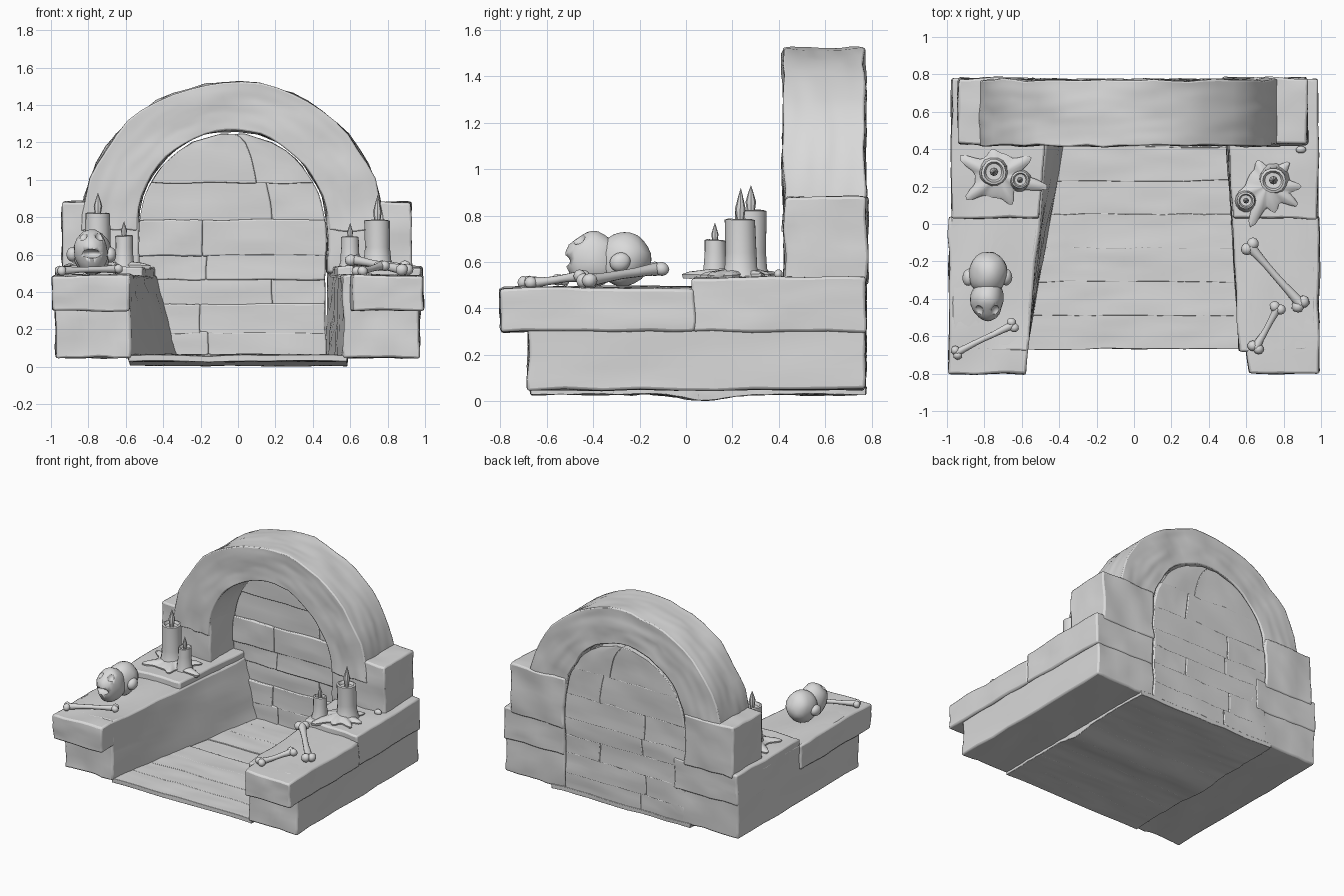
import bpy, bmesh, math, random
from mathutils import Vector, noise

random.seed(4)
if "Cube" in bpy.data.objects:
    bpy.data.objects.remove(bpy.data.objects["Cube"])

stone = bpy.data.materials.new("pale grey stone")
stone.use_nodes = True
GREY = (0.7, 0.7, 0.7, 1)
stone.diffuse_color = GREY
stone.node_tree.nodes["Principled BSDF"].inputs["Base Color"].default_value = GREY


def finish(name, bm, wobble=0.0, bevel=0.0):
    """Roughen the surface, make the object and shade it."""
    bmesh.ops.recalc_face_normals(bm, faces=bm.faces)
    for v in bm.verts:
        v.co += wobble * noise.noise_vector(v.co * 6)
        v.co += wobble * 0.4 * noise.noise_vector(v.co * 17)
    mesh = bpy.data.meshes.new(name)
    bm.to_mesh(mesh)
    bm.free()
    mesh.materials.append(stone)
    ob = bpy.data.objects.new(name, mesh)
    bpy.context.collection.objects.link(ob)
    if bevel:
        mod = ob.modifiers.new("worn edges", "BEVEL")
        mod.width, mod.segments = bevel, 2
        mod.limit_method, mod.angle_limit = "ANGLE", math.radians(50)
    bpy.ops.object.select_all(action="DESELECT")
    ob.select_set(True)
    bpy.context.view_layer.objects.active = ob
    bpy.ops.object.shade_smooth_by_angle(angle=math.radians(40))
    return ob


def warped(name, warp, cuts=8, wobble=0.012, bevel=0.012):
    """Subdivided unit cube sent through warp(u, v, w)."""
    bm = bmesh.new()
    bmesh.ops.create_cube(bm, size=1)
    bmesh.ops.subdivide_edges(bm, edges=bm.edges, cuts=cuts, use_grid_fill=True)
    for v in bm.verts:
        v.co = warp(*(v.co + Vector((0.5, 0.5, 0.5))))
    return finish(name, bm, wobble, bevel)


def mix(a, b, t):
    return a + (b - a) * t


def box(name, x, y, z, **kw):
    return warped(name, lambda u, v, w: Vector((mix(*x, u), mix(*y, v), mix(*z, w))), **kw)


def lathe(name, x, y, profile, segs=14, wobble=0.006):
    bm = bmesh.new()
    rings = [[bm.verts.new((x + r * math.cos(k * math.tau / segs),
                            y + r * math.sin(k * math.tau / segs), z))
              for k in range(segs)] for r, z in profile]
    for a, b in zip(rings, rings[1:]):
        for k in range(segs):
            n = (k + 1) % segs
            bm.faces.new((a[k], a[n], b[n], b[k]))
    bmesh.ops.remove_doubles(bm, verts=bm.verts, dist=0.0005)
    return finish(name, bm, wobble)


def blob(name, loc, radii, wobble=0.006):
    bm = bmesh.new()
    bmesh.ops.create_icosphere(bm, subdivisions=3, radius=1)
    for v in bm.verts:
        v.co = Vector(loc) + v.co * Vector(radii)
    return finish(name, bm, wobble)


# Side walls: battered inner faces that close in toward the back
def side_wall(name, outer, front, back_low, back_top):
    def warp(u, v, w):
        inner = mix(front, mix(back_low, back_top, w), v)
        return Vector((mix(outer, inner, u), mix(-0.68, 0.77, v), mix(0.05, 0.49, w)))
    warped(name, warp)


side_wall("right_wall", -0.975, -0.57, -0.31, -0.43)
side_wall("left_wall", 0.97, 0.565, 0.47, 0.48)

# Capstones overhanging the walls, the rear ones a little higher
def capstone(name, outer, front, back, y, top):
    def warp(u, v, w):
        return Vector((mix(outer, mix(front, back, v), u), mix(*y, v), mix(0.3, top, w)))
    warped(name, warp, wobble=0.01)


capstone("right_front_cap", -0.99, -0.58, -0.51, (-0.8, 0.04), 0.49)
capstone("left_front_cap", 0.99, 0.615, 0.54, (-0.8, 0.04), 0.49)
capstone("right_rear_cap", -0.975, -0.51, -0.44, (0.03, 0.775), 0.535)
capstone("left_rear_cap", 0.985, 0.53, 0.48, (0.03, 0.775), 0.535)

# Piers and round arch
box("right_pier", (-0.94, -0.53), (0.425, 0.78), (0.5, 0.885))
box("left_pier", (0.475, 0.925), (0.425, 0.78), (0.5, 0.88))


def arch_warp(u, v, w):
    a = math.pi * (1 - u)
    return Vector((-0.03 + mix(0.51, 0.81, w) * math.cos(a), mix(0.42, 0.77, v),
                   0.73 + mix(0.535, 0.795, w) * math.sin(a)))


warped("arch", arch_warp, cuts=26, wobble=0.014)

# Back wall: uneven courses of stone under the arch
def half_width(z):
    t = max(0.0, (z - 0.73) / 0.52)
    return 0.5 * math.sqrt(max(0.01, 1 - t * t))


def wall_stone(name, a, b, low, high, face):
    def warp(u, v, w):
        z = mix(low, high, w)
        return Vector((-0.03 + half_width(z) * mix(a, b, u), mix(face, 0.772, v), z))
    warped(name, warp, cuts=5, wobble=0.009, bevel=0.008)


courses = [0.04, 0.18, 0.33, 0.47, 0.6, 0.78, 0.99, 1.24]
for i, (low, high) in enumerate(zip(courses, courses[1:])):
    split = random.uniform(-0.5, 0.5)
    for j, (a, b) in enumerate(((-1, split), (split, 1))):
        wall_stone(f"wall_stone_{i}_{j}", a, b, low - 0.006, high + 0.006,
                   random.uniform(0.69, 0.715))

# Floor: broad worn slabs with a sagging underside
def floor_slab(name, y0, y1, top):
    def warp(u, v, w):
        y = mix(y0, y1, v)
        under = 0.03 - 0.025 * math.exp(-((y - 0.08) / 0.12) ** 2)
        return Vector((mix(-0.58, 0.585, u), y, mix(under, top, w)))
    warped(name, warp, cuts=10, wobble=0.009, bevel=0.004)


for i in range(8):
    y = -0.67 + i * 0.18
    floor_slab(f"floor_slab_{i}", y, y + 0.185, random.uniform(0.056, 0.068))

# Candles with hollow tops and pointed flames
for name, x, y, r, top, tip in (("right_tall_candle", -0.75, 0.28, 0.068, 0.82, 0.93),
                                ("right_short_candle", -0.61, 0.235, 0.046, 0.70, 0.78),
                                ("left_tall_candle", 0.745, 0.235, 0.068, 0.78, 0.92),
                                ("left_short_candle", 0.6, 0.125, 0.046, 0.69, 0.77)):
    lathe(name, x, y, [(0, 0.52), (1.35 * r, 0.53), (1.08 * r, 0.57), (r, 0.64), (r, top),
                       (0.8 * r, top + 0.004), (0.65 * r, top - 0.015), (0, top - 0.02)])
    mid = mix(top, tip, 0.35)
    lathe(name + "_flame", x, y, [(0, top - 0.02), (0.2 * r, top - 0.02), (0.34 * r, mid),
                                  (0.15 * r, mix(mid, tip, 0.6)), (0, tip)], 8, 0.003)


# Spilled wax: puddles with long runs in chosen directions
def puddle(name, x, y, core, tips):
    runs = [(math.atan2(b - y, a - x), math.hypot(a - x, b - y)) for a, b in tips]

    def reach(t):
        r = core
        for angle, length in runs:
            d = math.remainder(t - angle, math.tau)
            r = max(r, core + (length - core) * math.exp(-(d / 0.2) ** 2))
        return r
    bm = bmesh.new()
    segs, rings = 64, []
    for f, z in ((0.03, 0.575), (0.45, 0.568), (0.85, 0.557), (1, 0.545), (0.97, 0.525)):
        rings.append([bm.verts.new((x + f * reach(t) * math.cos(t), y + f * reach(t) * math.sin(t), z))
                      for t in (k * math.tau / segs for k in range(segs))])
    for a, b in zip(rings, rings[1:]):
        for k in range(segs):
            n = (k + 1) % segs
            bm.faces.new((a[k], a[n], b[n], b[k]))
    bm.faces.new(rings[0])
    bm.faces.new(rings[-1])
    finish(name, bm, 0.008)


puddle("right_wax", -0.73, 0.26, 0.12, [(-0.93, 0.36), (-0.9, 0.13), (-0.76, 0.4),
                                        (-0.55, 0.36), (-0.65, 0.1), (-0.46, 0.19)])
puddle("left_wax", 0.71, 0.2, 0.11, [(0.9, 0.2), (0.83, 0.33), (0.66, 0.34), (0.55, 0.15),
                                     (0.62, -0.02), (0.75, 0.06), (0.88, 0.1)])
blob("pebble", (0.89, 0.395, 0.545), (0.027, 0.02, 0.02))


# Bones: waisted shafts with paired knuckles
def bone(name, start, end, r):
    a, b = Vector(start), Vector(end)
    axis = (b - a).normalized()
    side = axis.cross(Vector((0, 0, 1))).normalized()
    rot = axis.to_track_quat("Z", "Y")
    bm = bmesh.new()
    bmesh.ops.create_cone(bm, segments=10, radius1=r, radius2=r, depth=1, cap_ends=True)
    long = [e for e in bm.edges if abs(e.verts[0].co.z - e.verts[1].co.z) > 0.5]
    bmesh.ops.subdivide_edges(bm, edges=long, cuts=5)
    for v in bm.verts:
        flare = 0.75 + 1.6 * v.co.z ** 2
        p = Vector((v.co.x * flare, v.co.y * flare, v.co.z * (b - a).length))
        v.co = (a + b) / 2 + rot @ p
    for end_point in (a, b):
        for s in (-1, 1):
            made = bmesh.ops.create_icosphere(bm, subdivisions=2, radius=r * 1.25)
            for v in made["verts"]:
                v.co += end_point + side * s * r * 0.8
    finish(name, bm, 0.006)


bone("right_bone", (-0.95, -0.69, 0.515), (-0.65, -0.54, 0.525), 0.02)
bone("left_long_bone", (0.62, -0.12, 0.57), (0.89, -0.43, 0.52), 0.026)
bone("left_short_bone", (0.77, -0.45, 0.54), (0.65, -0.66, 0.51), 0.022)

# Skull: cranium, cheekbones and muzzle with hollow eyes and mouth
SX = -0.785
blob("skull_cranium", (SX, -0.265, 0.61), (0.105, 0.115, 0.12), 0.012)
muzzle = blob("skull_face", (SX, -0.405, 0.615), (0.088, 0.115, 0.118), 0.014)
hollows = [("mouth", (SX, -0.53, 0.605), (0.06, 0.06, 0.025))]
for label, s in (("right", -1), ("left", 1)):
    blob(f"skull_{label}_cheek", (SX + s * 0.1, -0.285, 0.6), (0.034, 0.045, 0.04))
    hollows.append((f"{label}_eye", (SX + s * 0.05, -0.47, 0.71), (0.03, 0.035, 0.035)))
for label, loc, radii in hollows:
    cutter = blob(f"skull_{label}_cutter", loc, radii, 0)
    cutter.hide_render = True
    cutter.hide_set(True)
    cut = muzzle.modifiers.new(label, "BOOLEAN")
    cut.operation, cut.object = "DIFFERENCE", cutter
